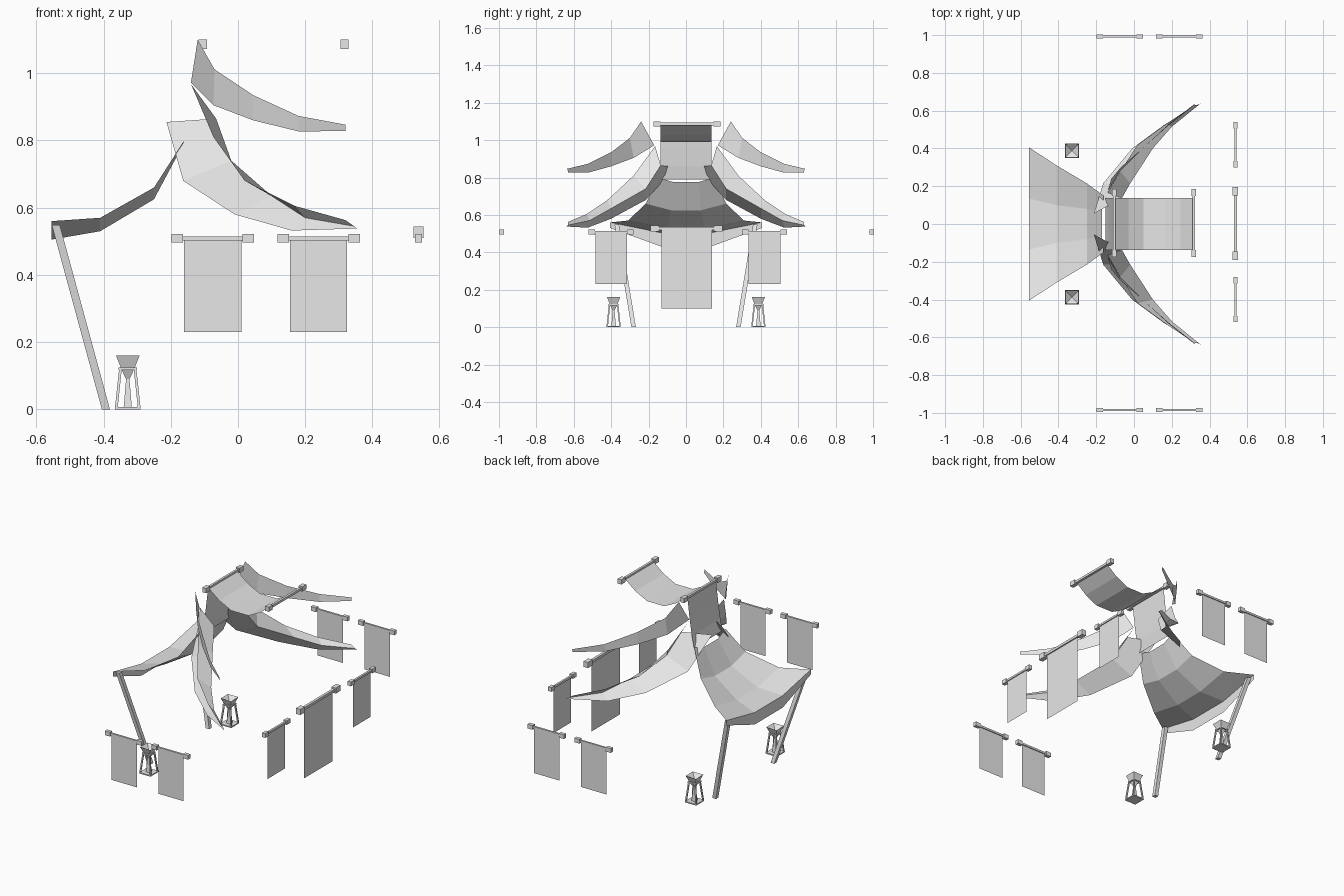
import bpy, bmesh, math
from mathutils import Vector

if "Cube" in bpy.data.objects:
    bpy.data.objects.remove(bpy.data.objects["Cube"])

grey = bpy.data.materials.new("light_grey_cloth")
grey.diffuse_color = (0.8, 0.8, 0.8, 1)
grey.use_nodes = True
grey.node_tree.nodes["Principled BSDF"].inputs["Base Color"].default_value = grey.diffuse_color


def make(name, verts, faces):
    me = bpy.data.meshes.new(name)
    me.from_pydata(verts, [], faces)
    me.materials.append(grey)
    ob = bpy.data.objects.new(name, me)
    bpy.context.collection.objects.link(ob)
    return ob


def sheet(name, rows):
    """Cloth sheet from equally long rows of points."""
    n = len(rows[0])
    verts = [p for r in rows for p in r]
    faces = [(i * n + j, i * n + j + 1, (i + 1) * n + j + 1, (i + 1) * n + j)
             for i in range(len(rows) - 1) for j in range(n - 1)]
    return make(name, verts, faces)


def prism(name, c0, h0, c1, h1):
    """Four-sided solid between two horizontal squares (centre, half size)."""
    sq = [(-1, -1), (1, -1), (1, 1), (-1, 1)]
    verts = [(c[0] + h * a, c[1] + h * b, c[2]) for c, h in ((c0, h0), (c1, h1)) for a, b in sq]
    faces = [(3, 2, 1, 0), (4, 5, 6, 7)] + [(i, (i + 1) % 4, (i + 1) % 4 + 4, i + 4) for i in range(4)]
    return make(name, verts, faces)


def box(name, c, s):
    x, y, z = c
    hx, hy, hz = s[0] / 2, s[1] / 2, s[2] / 2
    ob = prism(name, (x, y, z - hz), 1, (x, y, z + hz), 1)
    for v in ob.data.vertices:
        v.co.x = x + (v.co.x - x) * hx
        v.co.y = y + (v.co.y - y) * hy
    return ob


def rod(name, c, length, along, cap, thick):
    """Thin bar with a block at each end."""
    c = Vector(c)
    d = Vector((1, 0, 0)) if along == 'x' else Vector((0, 1, 0))
    side = Vector((1, 1, 0)) - d
    box(name, c, d * (length - cap) + side * thick + Vector((0, 0, thick)))
    for s in (-1, 1):
        box(name + "_end", c + d * s * (length - cap) / 2,
            d * cap + side * cap * 0.65 + Vector((0, 0, cap * 0.75)))


def banner(name, c, along, length, width, bottom, cap):
    rod(name + "_rod", c, length, along, cap, cap * 0.35)
    x, y, z = c
    w = width / 2
    top = z + 0.006
    if along == 'x':
        rows = [[(x - w, y, k), (x + w, y, k)] for k in (top, bottom)]
    else:
        rows = [[(x, y - w, k), (x, y + w, k)] for k in (top, bottom)]
    sheet(name + "_cloth", rows)


# Hanging banners around three sides
for y in (-0.985, 0.993):
    for x in (-0.075, 0.24):
        banner("side_banner", (x, y, 0.509), 'x', 0.245, 0.17, 0.23, 0.034)
for y in (-0.40, 0.42):
    banner("end_banner", (0.537, y, 0.509), 'y', 0.24, 0.17, 0.23, 0.034)
banner("large_end_banner", (0.537, 0.003, 0.527), 'y', 0.385, 0.27, 0.10, 0.045)

# Sagging roof cloth between two rods, with a flap hanging from the inner rod
for x in (-0.105, 0.317):
    rod("roof_rod", (x, 0.005, 1.086), 0.36, 'y', 0.038, 0.014)
sag = [(-0.105, 1.088), (-0.03, 1.03), (0.05, 0.99), (0.165, 0.99), (0.245, 1.03), (0.317, 1.088)]
sheet("roof_cloth", [[(x, -0.137, z), (x, 0.137, z)] for x, z in sag])
flap = [(-0.105, 1.088), (-0.12, 0.96), (-0.135, 0.86), (-0.15, 0.79)]
sheet("roof_flap", [[(x, -0.137, z), (x, 0.137, z)] for x, z in flap])

# Large flared canopy: outer edge and lower inner line per row
edge = [(-0.555, 0.405, 0.56), (-0.41, 0.31, 0.57), (-0.25, 0.215, 0.66), (-0.16, 0.15, 0.80)]
inner = [(-0.555, 0.135, 0.505), (-0.41, 0.10, 0.53), (-0.25, 0.08, 0.625), (-0.17, 0.065, 0.775)]
sheet("canopy", [[(e[0], -e[1], e[2]), (i[0], -i[1], i[2]), i, e] for e, i in zip(edge, inner)])
e, i = edge[0], inner[0]
sheet("canopy_valance", [[(e[0], -e[1], e[2]), (i[0], -i[1], i[2]), i, e],
                         [(e[0], -e[1], 0.53), (i[0], -i[1], 0.432), (i[0], i[1], 0.432), (e[0], e[1], 0.53)]])

# Curved cloth wings, mirrored front to back
low_a = [(-0.213, 0.055, 0.855), (-0.163, 0.215, 0.68), (-0.01, 0.40, 0.58), (0.16, 0.525, 0.532), (0.355, 0.64, 0.538)]
low_m = [(-0.065, 0.135, 0.865), (-0.02, 0.215, 0.74), (0.10, 0.40, 0.635), (0.20, 0.515, 0.57), (0.345, 0.632, 0.545)]
low_b = [(-0.14, 0.165, 0.968), (-0.073, 0.28, 0.81), (0.02, 0.42, 0.68), (0.17, 0.53, 0.605), (0.32, 0.63, 0.563)]
up_a = [(-0.14, 0.17, 0.972), (-0.073, 0.28, 0.905), (0.045, 0.40, 0.86), (0.18, 0.52, 0.827), (0.32, 0.63, 0.828)]
up_b = [(-0.12, 0.24, 1.10), (-0.07, 0.30, 1.012), (0.045, 0.40, 0.935), (0.18, 0.525, 0.873), (0.32, 0.635, 0.847)]
for s in (-1, 1):
    flip = lambda pts: [(x, s * y, z) for x, y, z in pts]
    sheet("lower_wing", list(zip(flip(low_a), flip(low_m), flip(low_b))))
    sheet("upper_wing", list(zip(flip(up_a), flip(up_b))))

    # Leaning canopy post
    prism("canopy_post", (-0.393, s * 0.28, 0), 0.012, (-0.542, s * 0.37, 0.548), 0.012)

    # Lantern: base, four leaning legs, collar, flared open top, candle
    lx, ly = -0.328, s * 0.387
    prism("lantern_base", (lx, ly, 0), 0.038, (lx, ly, 0.007), 0.038)
    for a in (-1, 1):
        for b in (-1, 1):
            prism("lantern_leg", (lx + a * 0.034, ly + b * 0.034, 0.005), 0.004,
                  (lx + a * 0.022, ly + b * 0.022, 0.118), 0.004)
    prism("lantern_collar", (lx, ly, 0.117), 0.027, (lx, ly, 0.125), 0.027)
    top = prism("lantern_top", (lx, ly, 0.125), 0.021, (lx, ly, 0.16), 0.035)
    bm = bmesh.new()
    bm.from_mesh(top.data)
    bm.faces.ensure_lookup_table()
    cup = bmesh.ops.poke(bm, faces=[bm.faces[1]])
    cup["verts"][0].co.z = 0.13
    bm.to_mesh(top.data)
    bm.free()
    prism("lantern_cup", (lx, ly, 0.09), 0.005, (lx, ly, 0.117), 0.018)
    prism("lantern_stem", (lx, ly, 0.007), 0.012, (lx, ly, 0.09), 0.005)
